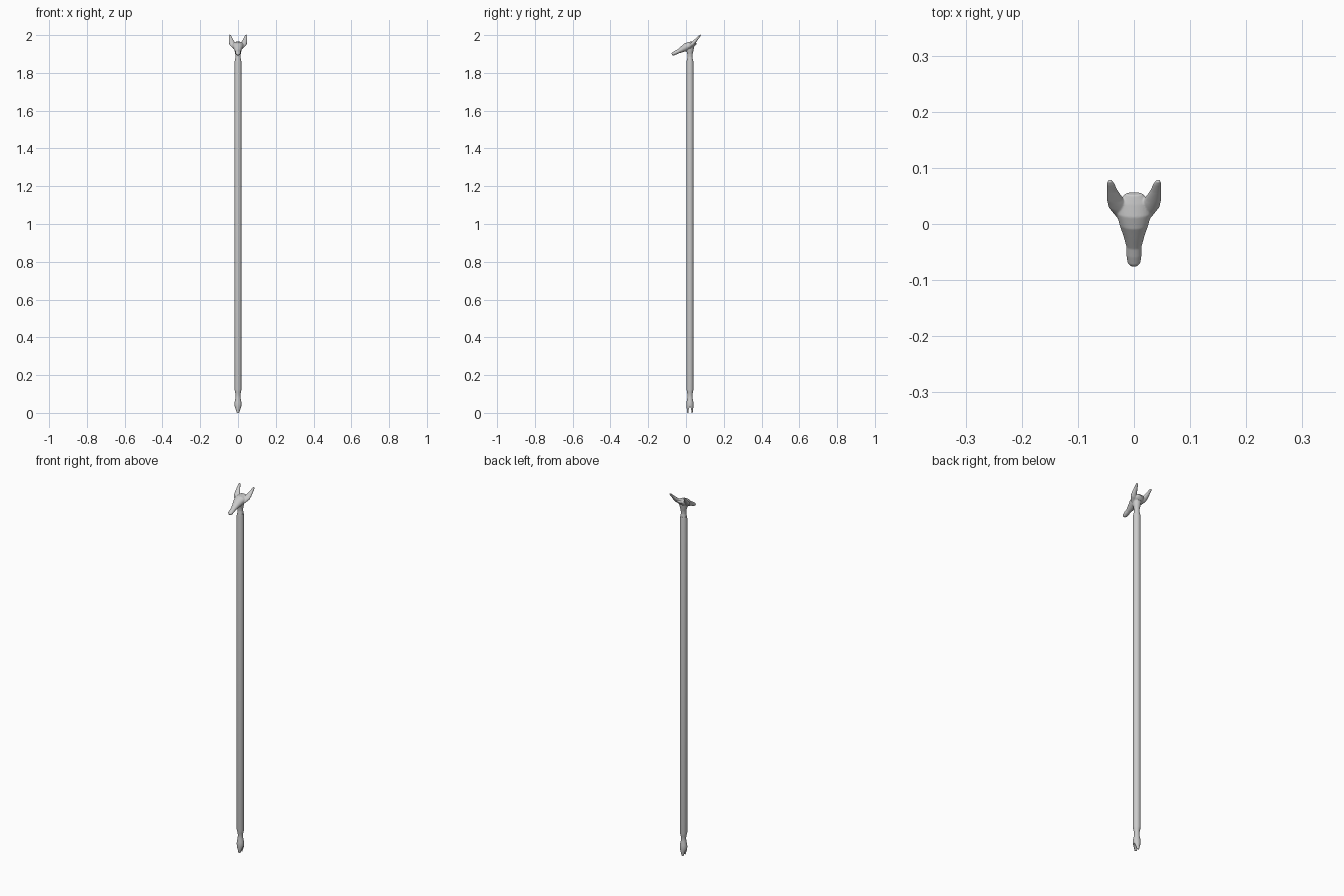
import bpy, bmesh
from math import cos, sin, tau
from mathutils import Vector

if "Cube" in bpy.data.objects:
    bpy.data.objects.remove(bpy.data.objects["Cube"])

CY = 0.021  # shaft axis in y


def loft(bm, sections, n=32):
    """Skin ellipses (x, y, z, radius in x, radius across the path) along a path."""
    pts = [Vector(s[:3]) for s in sections]
    rings = []
    for i, s in enumerate(sections):
        t = pts[min(i + 1, len(pts) - 1)] - pts[max(i - 1, 0)]
        nrm = Vector((0, -t.z, t.y)).normalized()
        rings.append([bm.verts.new(pts[i] + Vector((s[3] * cos(tau * k / n), 0, 0))
                                   + nrm * s[4] * sin(tau * k / n)) for k in range(n)])
    for a, b in zip(rings, rings[1:]):
        for k in range(n):
            bm.faces.new((a[k], a[(k + 1) % n], b[(k + 1) % n], b[k]))
    bm.faces.new(rings[0][::-1])
    bm.faces.new(rings[-1])


def finish(name, bm):
    bmesh.ops.recalc_face_normals(bm, faces=bm.faces)
    me = bpy.data.meshes.new(name)
    bm.to_mesh(me)
    bm.free()
    ob = bpy.data.objects.new(name, me)
    bpy.context.collection.objects.link(ob)
    return ob


def smooth(ob, angle):
    bpy.ops.object.select_all(action='DESELECT')
    ob.select_set(True)
    bpy.context.view_layer.objects.active = ob
    bpy.ops.object.shade_smooth_by_angle(angle=angle)


# Shaft with the waisted, swelling foot
bm = bmesh.new()
loft(bm, [(0, CY, z, rx, ry) for z, rx, ry in (
    (0, .008, .014), (.012, .011, .0155), (.03, .017, .018), (.045, .019, .0185),
    (.06, .0175, .0175), (.078, .0135, .014), (.095, .0125, .013),
    (.11, .0155, .0155), (.125, .0185, .0185), (1.855, .0185, .0185),
    (1.868, .0165, .0165))])
shaft = finish("shaft", bm)

# Wedge that splits the foot into two prongs
bm = bmesh.new()
ends = [[bm.verts.new((x, CY + dy, z)) for dy, z in
         ((-.010, -.01), (.010, -.01), (.006, .022), (0, .036), (-.006, .022))]
        for x in (-.05, .05)]
bm.faces.new(ends[0])
bm.faces.new(ends[1])
for k in range(5):
    j = (k + 1) % 5
    bm.faces.new((ends[0][k], ends[0][j], ends[1][j], ends[1][k]))
cutter = finish("fork_cutter", bm)
cutter.hide_render = True
cutter.hide_set(True)
cut = shaft.modifiers.new("fork", 'BOOLEAN')
cut.operation = 'DIFFERENCE'
cut.solver = 'EXACT'
cut.object = cutter
smooth(shaft, 0.7)

# Animal head: skull and snout, neck, two upright ears, fused together
bm = bmesh.new()
loft(bm, [(0, *s) for s in (
    (-.075, 1.898, .006, .005), (-.069, 1.900, .0115, .009), (-.055, 1.907, .0135, .0105),
    (-.04, 1.914, .0135, .011), (-.02, 1.925, .019, .016), (0, 1.936, .026, .021),
    (.02, 1.945, .031, .021), (.04, 1.953, .028, .014), (.054, 1.960, .015, .006))])
loft(bm, [(0, CY, z, r, r) for z, r in (
    (1.858, .0165), (1.87, .0155), (1.885, .0135), (1.90, .0145), (1.915, .018),
    (1.935, .022))])
for side in (-1, 1):
    loft(bm, [(side * x, y, z, rx, rn) for x, y, z, rx, rn in (
        (.012, .012, 1.934, .018, .010), (.027, .032, 1.951, .019, .011),
        (.034, .045, 1.965, .0145, .009), (.039, .060, 1.982, .0095, .006),
        (.042, .072, 1.995, .007, .0045), (.043, .077, 2.001, .0035, .003))])
head = finish("animal_head", bm)
fuse = head.modifiers.new("fuse", 'REMESH')
fuse.mode = 'VOXEL'
fuse.voxel_size = 0.0014
fuse.use_smooth_shade = True
relax = head.modifiers.new("relax", 'SMOOTH')
relax.factor = 0.5
relax.iterations = 8
smooth(head, 1.2)
